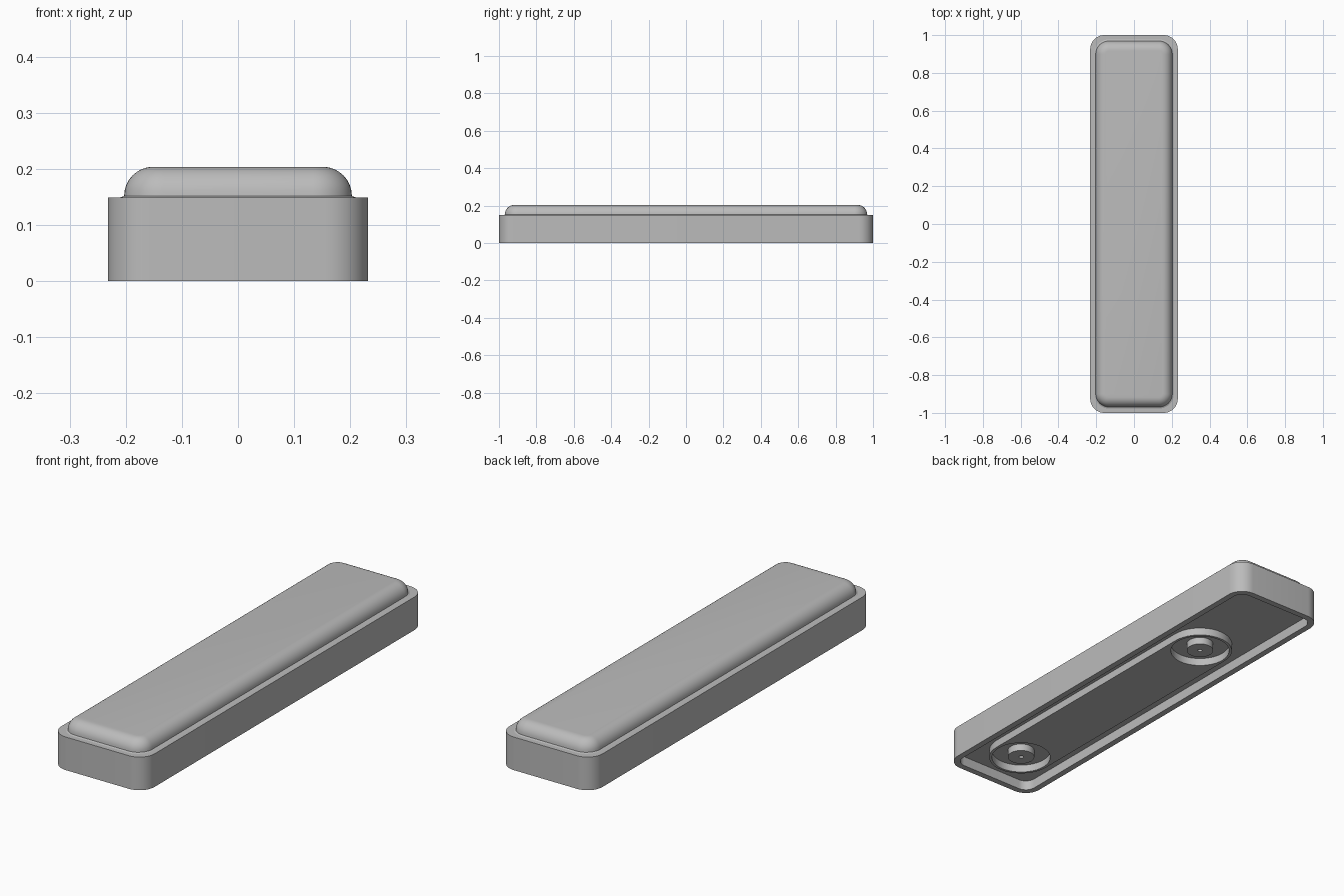
import bpy, bmesh
from math import sin, cos, pi, radians

cube = bpy.data.objects.get("Cube")
if cube:
    bpy.data.objects.remove(cube, do_unlink=True)

grey = bpy.data.materials.new("plain_grey")
grey.use_nodes = True
colour = (0.5, 0.5, 0.5, 1)
grey.diffuse_color = colour
grey.node_tree.nodes["Principled BSDF"].inputs["Base Color"].default_value = colour


def outline(hx, hy, r, cy, steps=10):
    """Rounded rectangle; equal half sizes and radius give a circle."""
    pts = []
    for q, (sx, sy) in enumerate([(1, 1), (-1, 1), (-1, -1), (1, -1)]):
        for i in range(steps + 1):
            a = (q + i / steps) * pi / 2
            pts.append((sx * (hx - r) + r * cos(a), cy + sy * (hy - r) + r * sin(a)))
    return pts


def loft(name, hx, hy, r, profile, cy=0):
    """Stack inset copies of an outline; profile lists (inset, height)."""
    bm = bmesh.new()
    loops = []
    for inset, z in profile:
        pts = outline(hx - inset, hy - inset, r - inset, cy)
        loops.append([bm.verts.new((x, y, z)) for x, y in pts])
    n = len(loops[0])
    for low, high in zip(loops, loops[1:]):
        for i in range(n):
            j = (i + 1) % n
            bm.faces.new((low[i], low[j], high[j], high[i]))
    bm.faces.new(loops[0][::-1])
    bm.faces.new(loops[-1])
    bmesh.ops.remove_doubles(bm, verts=bm.verts, dist=1e-5)
    bmesh.ops.recalc_face_normals(bm, faces=bm.faces)
    mesh = bpy.data.meshes.new(name)
    bm.to_mesh(mesh)
    bm.free()
    mesh.materials.append(grey)
    obj = bpy.data.objects.new(name, mesh)
    bpy.context.collection.objects.link(obj)
    return obj


def activate(obj):
    bpy.ops.object.select_all(action="DESELECT")
    obj.select_set(True)
    bpy.context.view_layer.objects.active = obj


# Base tray with a shallow recess underneath
base = loft("base_tray", 0.232, 1.0, 0.075,
            [(0.028, 0.045), (0.028, 0), (0, 0), (0, 0.149), (0.03, 0.149)])

# Raised cap with a soft rounded upper edge
curve = [(0.008 + 0.052 * (1 - cos(a)), 0.152 + 0.052 * sin(a))
         for a in (i * pi / 16 for i in range(9))]
cap = loft("rounded_cap", 0.211, 0.977, 0.078, [(0, 0.14), (0, 0.149)] + curve)

# Long pad under the base, with a round socket near each end
sockets = (-0.77, 0.45)
radius = 0.14
middle = sum(sockets) / 2
half = (sockets[1] - sockets[0]) / 2 + radius
pad = loft("underside_pad", radius, half, radius, [(0, 0.01), (0, 0.05)], middle)
parts = [base, cap, pad]
for y in sockets:
    cutter = loft("socket_cutter", 0.128, 0.128, 0.128, [(0, -0.05), (0, 0.1)], y)
    cutter.hide_render = True
    mod = pad.modifiers.new("socket", "BOOLEAN")
    mod.operation = "DIFFERENCE"
    mod.solver = "EXACT"
    mod.object = cutter
    activate(pad)
    bpy.ops.object.modifier_apply(modifier=mod.name)
    bpy.data.objects.remove(cutter, do_unlink=True)
    # Post with a pinhole in the middle of the socket
    parts.append(loft("socket_post", 0.058, 0.058, 0.058,
                      [(0, 0.05), (0, 0.012), (0.048, 0.012), (0.048, 0.035)], y))

for obj in parts:
    activate(obj)
    bpy.ops.object.shade_smooth_by_angle(angle=radians(35))
